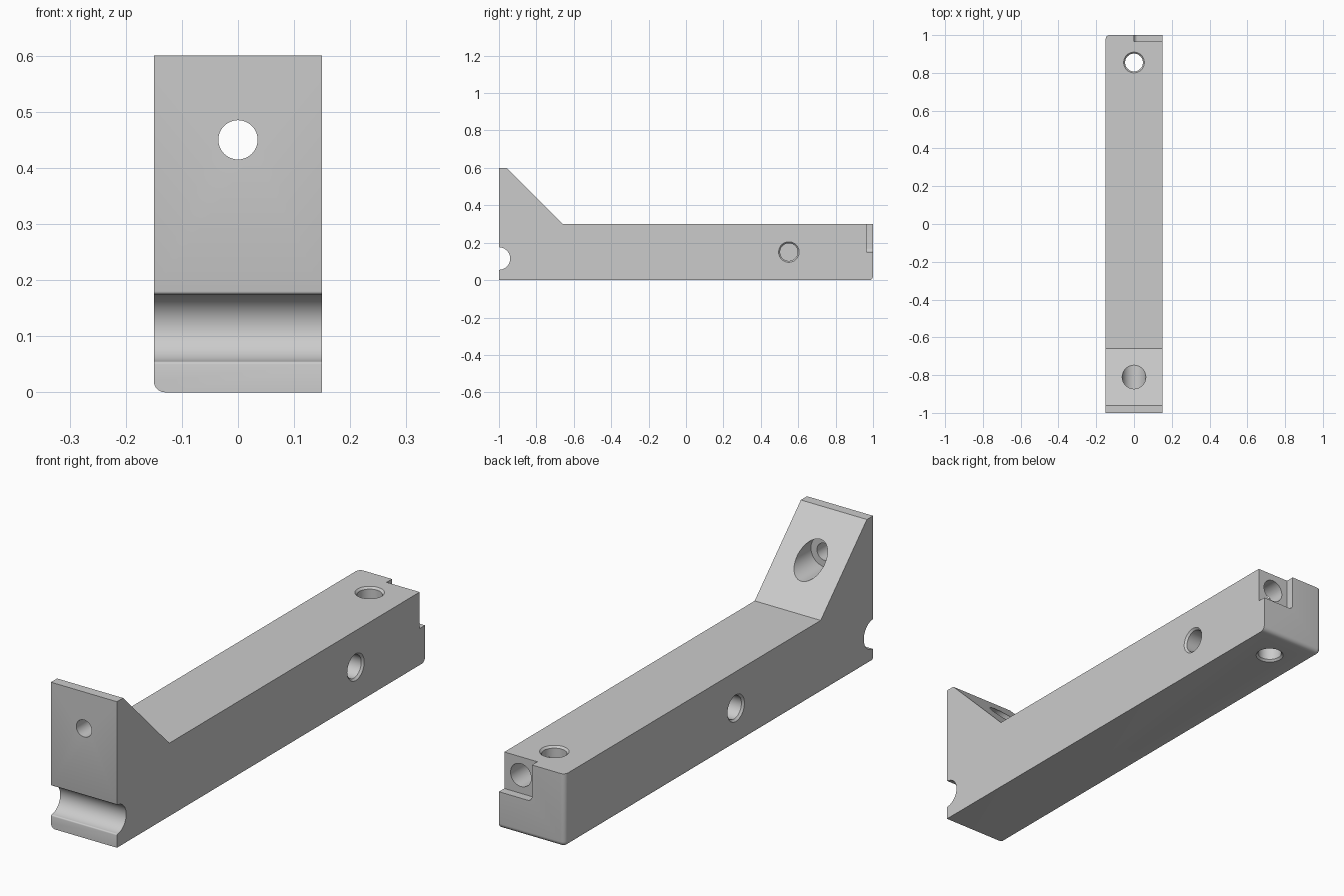
import bpy, bmesh, math
from mathutils import Vector

if "Cube" in bpy.data.objects:
    bpy.data.objects.remove(bpy.data.objects["Cube"], do_unlink=True)

HALF = 0.15      # half width of the bar
DECK = 0.30      # height of the bar


def finish(name, bm):
    bmesh.ops.recalc_face_normals(bm, faces=bm.faces)
    mesh = bpy.data.meshes.new(name)
    bm.to_mesh(mesh)
    bm.free()
    obj = bpy.data.objects.new(name, mesh)
    bpy.context.collection.objects.link(obj)
    return obj


def round_edges(bm, test, radius, segments):
    edges = [e for e in bm.edges if test(*(v.co for v in e.verts))]
    bmesh.ops.bevel(bm, geom=edges, offset=radius, segments=segments,
                    profile=0.5, affect='EDGES')


def drill(start, direction, profile):
    """Lathed cutter; profile holds (depth, radius) pairs along direction."""
    bm = bmesh.new()
    axis = Vector(direction)
    turn = axis.to_track_quat('Z', 'Y')
    count = 48
    rings = []
    for depth, radius in profile:
        rings.append([bm.verts.new(Vector(start) + turn @ Vector((
            radius * math.cos(2 * math.pi * i / count),
            radius * math.sin(2 * math.pi * i / count), depth)))
            for i in range(count)])
    for a, b in zip(rings, rings[1:]):
        for i in range(count):
            j = (i + 1) % count
            bm.faces.new((a[i], a[j], b[j], b[i]))
    bm.faces.new(rings[0])
    bm.faces.new(rings[-1])
    return finish("hole_cutter", bm)


def cut(target, cutter):
    cutter.hide_render = True
    mod = target.modifiers.new("cut", 'BOOLEAN')
    mod.operation = 'DIFFERENCE'
    mod.solver = 'EXACT'
    mod.object = cutter
    bpy.context.view_layer.objects.active = target
    bpy.ops.object.modifier_apply(modifier=mod.name)
    bpy.data.objects.remove(cutter, do_unlink=True)


# Side profile with a half-round groove across the front
groove_z, groove_r = 0.115, 0.06
profile = [(-1, 0), (1, 0), (1, DECK), (-0.66, DECK), (-0.96, 0.6), (-1, 0.6)]
for i in range(33):
    a = math.pi * (0.5 - i / 32)
    profile.append((-1 + groove_r * math.cos(a), groove_z + groove_r * math.sin(a)))

bm = bmesh.new()
base = bm.faces.new([bm.verts.new((-HALF, y, z)) for y, z in profile])
ext = bmesh.ops.extrude_face_region(bm, geom=[base])
bmesh.ops.translate(bm, vec=(2 * HALF, 0, 0),
                    verts=[v for v in ext["geom"] if isinstance(v, bmesh.types.BMVert)])
bmesh.ops.recalc_face_normals(bm, faces=bm.faces)


def near(a, b):
    return abs(a - b) < 1e-4


# Softened groove lips
round_edges(bm, lambda p, q: near(p.z, q.z) and near(p.y, -1) and near(q.y, -1)
            and near(abs(p.z - groove_z), groove_r), 0.005, 3)


# Rounded lower edge, rear corner and rear lower edge
def rounded(p, q):
    side = near(p.x, -HALF) and near(q.x, -HALF)
    low = near(p.z, 0) and near(q.z, 0)
    rear = near(p.y, 1) and near(q.y, 1)
    return side + low + rear == 2 and not (side and not low and not rear)


round_edges(bm, rounded, 0.02, 6)
bracket = finish("angled_bar", bm)

# Corner notch at the rear with a filleted inner corner
bm = bmesh.new()
bmesh.ops.create_cube(bm, size=1)
for v in bm.verts:
    v.co = (0.25 if v.co.x > 0 else 0,
            1.1 if v.co.y > 0 else 0.965,
            0.4 if v.co.z > 0 else 0.15)
round_edges(bm, lambda p, q: near(p.x, 0) and near(q.x, 0)
            and near(p.z, 0.15) and near(q.z, 0.15), 0.02, 6)
cut(bracket, finish("notch_cutter", bm))

# Chamfered vertical through hole and two blind side holes
rim, bore, c = 0.055, 0.047, 0.008
cut(bracket, drill((0, 0.855, 0), (0, 0, 1),
                   [(-0.02, rim + 0.02), (c, bore), (DECK - c, bore),
                    (DECK + 0.02, rim + 0.02)]))
blind = [(-0.02, rim + 0.02), (c, bore), (0.2, bore)]
cut(bracket, drill((HALF, 0.55, 0.15), (-1, 0, 0), blind))
cut(bracket, drill((-HALF, -0.11, 0.15), (1, 0, 0), blind))

# Blind hole in the notch
cut(bracket, drill((0.075, 0.965, 0.225), (0, -1, 0), [(-0.02, 0.047), (0.2, 0.047)]))

# Counterbored hole through the upright
cut(bracket, drill((0, -1, 0.45), (0, 1, 0),
                   [(-0.05, 0.035), (0.1, 0.035), (0.1, 0.0625), (0.5, 0.0625)]))

# Single grey finish
grey = bpy.data.materials.new("plain grey")
grey.use_nodes = True
colour = (0.6, 0.6, 0.6, 1)
grey.diffuse_color = colour
grey.node_tree.nodes["Principled BSDF"].inputs["Base Color"].default_value = colour
bracket.data.materials.clear()
bracket.data.materials.append(grey)
for p in bracket.data.polygons:
    p.material_index = 0

bpy.ops.object.select_all(action='DESELECT')
bracket.select_set(True)
bpy.context.view_layer.objects.active = bracket
bpy.ops.object.shade_smooth_by_angle(angle=math.radians(30))
